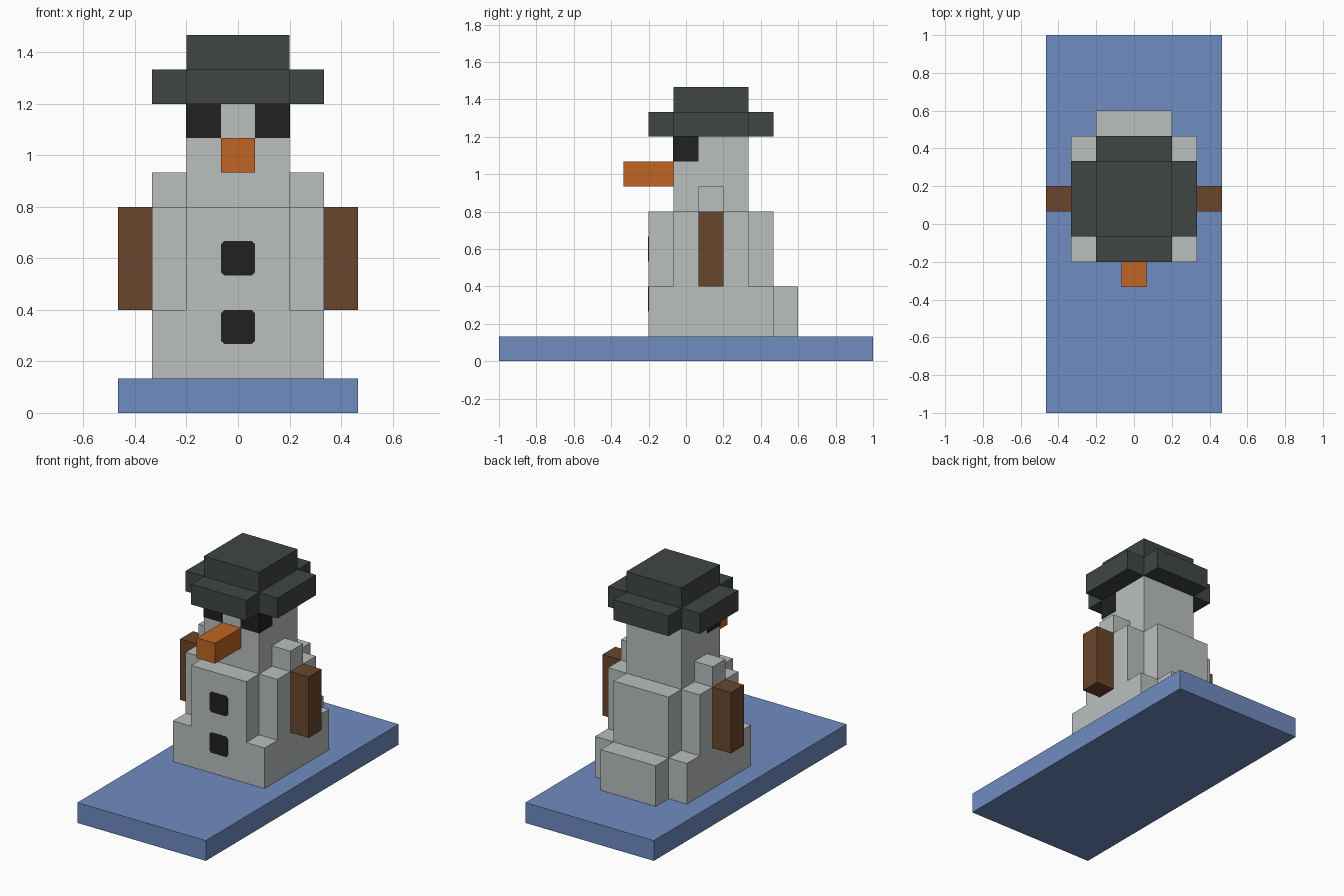
import bpy
import bmesh
from mathutils import Vector

cube = bpy.data.objects.get("Cube")
if cube:
    bpy.data.objects.remove(cube, do_unlink=True)

U = 2 / 15      # edge of one building block
PROUD = 0.02    # how far painted details stand out, in blocks


def material(name, r, g, b):
    m = bpy.data.materials.new(name)
    m.use_nodes = True
    m.diffuse_color = (r, g, b, 1)
    m.node_tree.nodes["Principled BSDF"].inputs["Base Color"].default_value = (r, g, b, 1)
    return m


ice = material("ice blue", 0.162, 0.262, 0.527)
snow = material("snow white", 0.491, 0.521, 0.515)
felt = material("dark felt", 0.051, 0.061, 0.060)
coal = material("coal black", 0.015, 0.015, 0.015)
carrot = material("carrot orange", 0.527, 0.130, 0.016)
wood = material("brown wood", 0.144, 0.061, 0.025)


def finish(name, bm, mat):
    bmesh.ops.recalc_face_normals(bm, faces=bm.faces)
    mesh = bpy.data.meshes.new(name)
    bm.to_mesh(mesh)
    bm.free()
    mesh.materials.append(mat)
    obj = bpy.data.objects.new(name, mesh)
    bpy.context.collection.objects.link(obj)
    return obj


def prism(name, outline, z0, z1, mat):
    """Extrude a plan outline, given in blocks, from z0 to z1."""
    bm = bmesh.new()
    face = bm.faces.new([bm.verts.new((x * U, y * U, z0 * U)) for x, y in outline])
    top = bmesh.ops.extrude_face_region(bm, geom=[face])["geom"]
    bmesh.ops.translate(bm, verts=[v for v in top if isinstance(v, bmesh.types.BMVert)],
                        vec=(0, 0, (z1 - z0) * U))
    return finish(name, bm, mat)


def box(name, xs, ys, zs, mat, clip=0):
    """Box from ranges in blocks; clip cuts the corners seen from the front."""
    bm = bmesh.new()
    bmesh.ops.create_cube(bm, size=1)
    for v in bm.verts:
        v.co = Vector([(r[0] if c < 0 else r[1]) * U for c, r in zip(v.co, (xs, ys, zs))])
    if clip:
        edges = [e for e in bm.edges if abs(e.verts[0].co.y - e.verts[1].co.y) > 1e-5]
        bmesh.ops.bevel(bm, geom=edges, offset=clip * U, segments=1, affect='EDGES')
    return finish(name, bm, mat)


def pair(name, xs, ys, zs, mat):
    box("left_" + name, xs, ys, zs, mat)
    box("right_" + name, (-xs[1], -xs[0]), ys, zs, mat)


# Plus-shaped plan shared by the torso and the hat brim
MID = 1         # y of the figure's axis, in blocks
quarter = [(2.5, 1.5), (1.5, 1.5), (1.5, 2.5)]
plus = []
for turn in range(4):
    for x, y in quarter:
        for _ in range(turn):
            x, y = -y, x
        plus.append((x, y + MID))

# Ground slab
box("ground_slab", (-3.5, 3.5), (-7.5, 7.5), (0, 1), ice)

# Snow body
box("lower_body", (-2.5, 2.5), (-1.5, 3.5), (1, 3), snow)
box("tail", (-1.5, 1.5), (3.5, 4.5), (1, 3), snow)
prism("torso", plus, 3, 6, snow)
box("head", (-1.5, 1.5), (-0.5, 2.5), (6, 9), snow)
pair("shoulder", (1.5, 2.5), (0.5, 1.5), (6, 7), snow)

# Arms and nose
pair("arm", (2.5, 3.5), (0.5, 1.5), (3, 6), wood)
box("nose", (-0.5, 0.5), (-2.5, -0.5), (7, 8), carrot)

# Eyes wrap round the front corners of the head
pair("eye", (0.5, 1.5 + PROUD), (-0.5 - PROUD, 0.5), (8, 9), coal)

# Buttons
for label, z in (("lower", 2), ("upper", 4)):
    box(label + "_button", (-0.5, 0.5), (-1.5 - PROUD, -1.5), (z, z + 1), coal, clip=0.1)

# Hat
prism("hat_brim", plus, 9, 10, felt)
box("hat_crown", (-1.5, 1.5), (-0.5, 2.5), (10, 11), felt)
